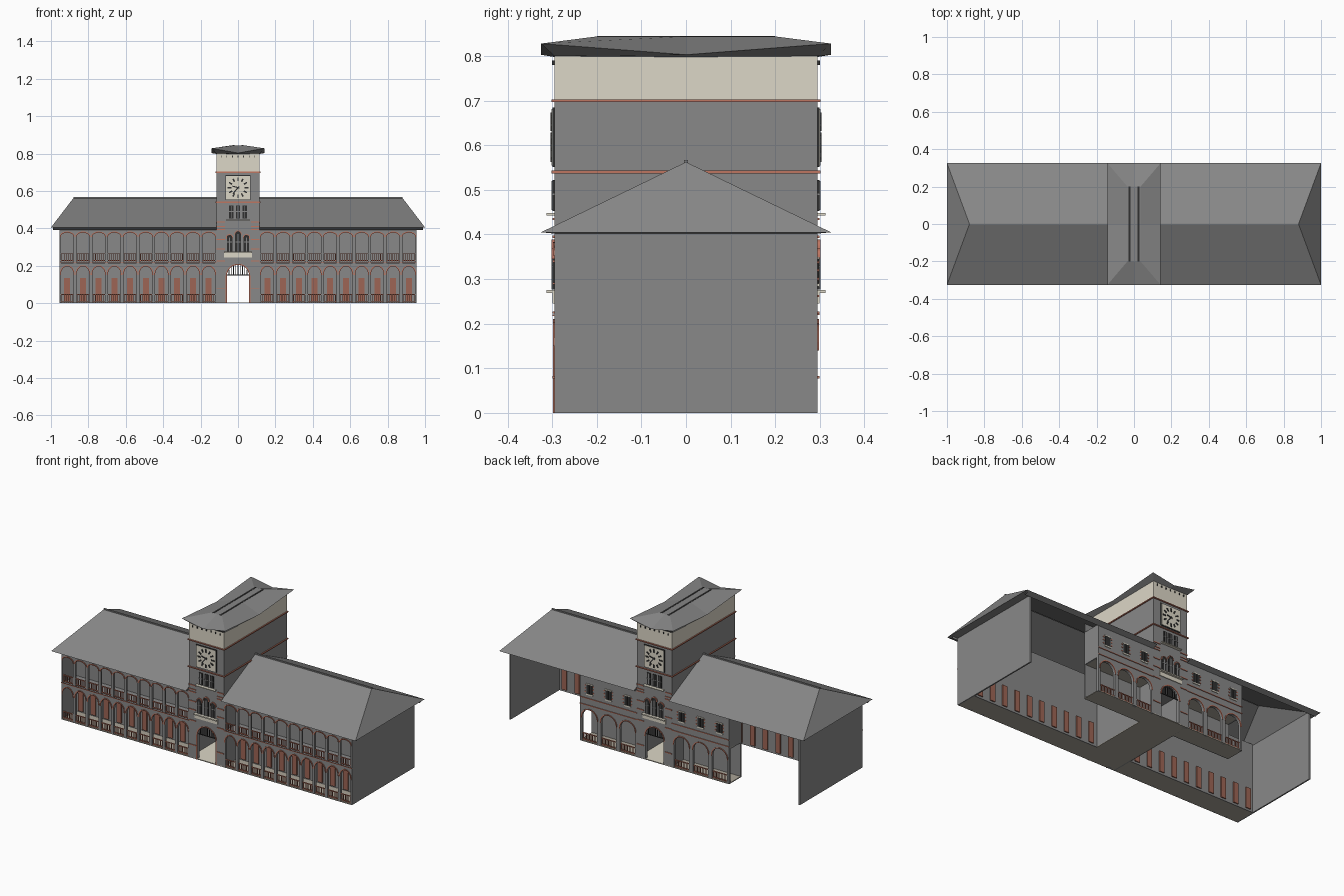
import bpy, bmesh, math

cube = bpy.data.objects.get("Cube")
if cube:
    bpy.data.objects.remove(cube)

COLOURS = {
    "wall grey": (0.25, 0.25, 0.25),
    "roof grey": (0.24, 0.24, 0.24),
    "cream stone": (0.72, 0.68, 0.57),
    "floor taupe": (0.4, 0.37, 0.31),
    "red brick trim": (0.52, 0.18, 0.12),
    "door brown": (0.34, 0.13, 0.09),
    "dark glass": (0.03, 0.03, 0.03),
}
mats = {}
for name, rgb in COLOURS.items():
    m = bpy.data.materials.new(name)
    m.use_nodes = True
    m.diffuse_color = (*rgb, 1)
    m.node_tree.nodes["Principled BSDF"].inputs["Base Color"].default_value = (*rgb, 1)
    mats[name] = m

parts = {}


def mesh_of(part, colour):
    return parts.setdefault(part, (bmesh.new(), colour))[0]


def prism(part, colour, pts, y0, y1):
    """Extrude an x-z outline from y0 to y1."""
    bm = mesh_of(part, colour)
    a = [bm.verts.new((x, y0, z)) for x, z in pts]
    b = [bm.verts.new((x, y1, z)) for x, z in pts]
    bm.faces.new(a)
    bm.faces.new(b[::-1])
    for i in range(len(a)):
        j = (i + 1) % len(a)
        bm.faces.new((a[i], b[i], b[j], a[j]))


def box(part, colour, x0, x1, y0, y1, z0, z1):
    prism(part, colour, [(x0, z0), (x1, z0), (x1, z1), (x0, z1)], y0, y1)


def arch(cx, h, z0, spring, rise, n=12):
    arc = [(cx - h * math.cos(math.pi * i / n), spring + rise * math.sin(math.pi * i / n))
           for i in range(n + 1)]
    return [(cx - h, z0)] + arc + [(cx + h, z0)]


def arch_bay(part, x0, x1, z0, z1, h, spring, rise, y0, y1):
    """Wall panel with an arched opening."""
    hole = arch((x0 + x1) / 2, h, z0, spring, rise)
    prism(part, "wall grey", [(x0, z0)] + hole + [(x1, z0), (x1, z1), (x0, z1)], y0, y1)


def arch_trim(part, cx, h, z0, spring, rise, w, y0, y1):
    outer = arch(cx, h + w, z0, spring, rise + w)
    prism(part, "red brick trim", outer + arch(cx, h, z0, spring, rise)[::-1], y0, y1)


def railing(part, x0, x1, y, z, height=0.042, count=6):
    for dz in (0.006, height):
        box(part, "red brick trim", x0, x1, y - 0.003, y + 0.003, z + dz - 0.002, z + dz + 0.002)
    for i in range(count):
        x = x0 + (x1 - x0) * (i + 0.5) / count
        box(part, "red brick trim", x - 0.0015, x + 0.0015, y - 0.002, y + 0.002, z, z + height)


TX, WX, D = 0.115, 0.955, 0.295   # tower half width, wing end, half depth
INNER = -0.17                     # inner wall of the front gallery

# Front wings: two storeys of arcades, gallery floors, inner wall and doors
BAYS = 10
pitch = (WX - TX) / BAYS
for side in (-1, 1):
    lo, hi = sorted((side * TX, side * WX))
    in_lo, in_hi = sorted((side * TX, side * (WX - 0.008)))
    for i in range(BAYS):
        x0 = lo + i * pitch
        x1, cx = x0 + pitch, x0 + pitch / 2
        arch_bay("front_lower_arcade", x0, x1, 0, 0.215, 0.034, 0.155, 0.042, -D, -D + 0.015)
        arch_trim("front_lower_arch_trim", cx, 0.034, 0.15, 0.155, 0.042, 0.006, -D - 0.003, -D + 0.002)
        arch_bay("front_upper_arcade", x0, x1, 0.215, 0.4, 0.034, 0.357, 0.02, -D, -D + 0.012)
        arch_trim("front_upper_arch_trim", cx, 0.034, 0.353, 0.357, 0.02, 0.006, -D - 0.003, -D + 0.002)
        railing("front_lower_railing", cx - 0.034, cx + 0.034, -D + 0.007, 0.005)
        railing("front_upper_railing", cx - 0.034, cx + 0.034, -D + 0.007, 0.222)
        box("gallery_doors", "door brown", cx - 0.016, cx + 0.016, INNER - 0.006, INNER + 0.012, 0.012, 0.135)
    box("gallery_inner_wall", "wall grey", in_lo, in_hi, INNER, INNER + 0.006, 0, 0.41)
    box("gallery_ground_floor", "floor taupe", in_lo, in_hi, -D, INNER, 0, 0.005)
    box("gallery_upper_floor", "wall grey", in_lo, in_hi, -D + 0.01, INNER, 0.205, 0.215)
    box("front_string_course", "red brick trim", lo, hi, -D - 0.004, -D, 0.217, 0.221)
    box("end_wall", "wall grey", side * WX, side * (WX - 0.008), -D, D, 0, 0.404)

# Rear block beside the tower: open arcade below, windows above
RX, RY = 0.49, 0.18
rear_pitch = (RX - TX) / 3
for side in (-1, 1):
    lo, hi = sorted((side * TX, side * RX))
    for i in range(3):
        x0 = lo + i * rear_pitch
        cx = x0 + rear_pitch / 2
        arch_bay("rear_arcade", x0, x0 + rear_pitch, 0, 0.22, 0.05, 0.145, 0.05, D - 0.015, D)
        arch_trim("rear_arch_trim", cx, 0.05, 0.14, 0.145, 0.05, 0.006, D - 0.002, D + 0.003)
        railing("rear_railing", cx - 0.05, cx + 0.05, D - 0.008, 0.005, count=10)
        box("rear_window_frames", "cream stone", cx - 0.022, cx + 0.022, D, D + 0.004, 0.283, 0.29)
        box("rear_window_frames", "cream stone", cx - 0.022, cx + 0.022, D, D + 0.004, 0.345, 0.35)
        for s in (-1, 1):
            wx = cx + s * 0.0095
            box("rear_window_panes", "dark glass", wx - 0.0085, wx + 0.0085, D, D + 0.003, 0.29, 0.345)
            for z in (0.3, 0.32, 0.338):
                bx = cx + s * 0.026
                box("rear_window_quoins", "red brick trim", bx - 0.004, bx + 0.004, D, D + 0.003, z - 0.003, z + 0.003)
    box("rear_upper_wall", "wall grey", lo, hi, D - 0.012, D, 0.22, 0.4)
    for z in (0.222, 0.262):
        box("rear_string_course", "red brick trim", lo, hi, D, D + 0.004, z - 0.002, z + 0.002)
    box("rear_return_wall", "wall grey", side * RX, side * (RX - 0.01), RY, D - 0.012, 0.205, 0.4)
    box("rear_inner_wall", "wall grey", lo, hi, RY, RY + 0.006, 0, 0.45)
    box("rear_floor", "floor taupe", lo, hi, RY, D, 0, 0.005)
    box("rear_upper_floor", "floor taupe", lo, hi, RY, D - 0.012, 0.205, 0.215)

# Clock tower body with a vaulted passage
box("tower_body", "wall grey", -TX, TX, -D, D, 0.215, 0.7)
box("tower_top_band", "cream stone", -TX, TX, -D, D, 0.7, 0.8)
box("passage_floor", "floor taupe", -TX, TX, -D, D, 0, 0.004)
box("passage_paving", "cream stone", -0.107, 0.107, -D, D, 0.004, 0.005)
for side in (-1, 1):
    box("passage_walls", "wall grey", side * TX, side * (TX - 0.008), -D, D, 0, 0.22)
for z in (0.54, 0.7):
    box("tower_string_courses", "red brick trim", -TX - 0.006, TX + 0.006, -D - 0.006, D + 0.006, z - 0.003, z + 0.003)

# Tower decoration, repeated on the front (-1) and back (+1)
for s in (-1, 1):
    F = s * D

    def plate(part, colour, x0, x1, z0, z1, t=0.004):
        box(part, colour, x0, x1, F, F + s * t, z0, z1)

    arch_bay("gate_wall", -TX, TX, 0, 0.215, 0.06, 0.145, 0.06, F, F - s * 0.02)
    arch_trim("gate_trim", 0, 0.06, 0 if s < 0 else 0.14, 0.145, 0.06, 0.006, F - s * 0.002, F + s * 0.003)
    # fan grille
    box("gate_grille", "dark glass", -0.06, 0.06, F - s * 0.012, F - s * 0.008, 0.148, 0.153)
    for i in range(-4, 5):
        x = i * 0.012
        top = 0.145 + 0.06 * math.sqrt(1 - (x / 0.06) ** 2)
        box("gate_grille", "dark glass", x - 0.0015, x + 0.0015, F - s * 0.012, F - s * 0.008, 0.15, top)
    # brick stripes beside the openings
    for z in (0.08, 0.225, 0.29, 0.34, 0.395, 0.41, 0.435):
        for x in (-1, 1):
            plate("tower_brick_stripes", "red brick trim", x * 0.07, x * TX, z - 0.0025, z + 0.0025)
    # balcony and sill
    plate("tower_balcony", "cream stone", -0.075, 0.075, 0.245, 0.269)
    box("tower_balcony", "cream stone", -0.075, 0.075, F, F + s * 0.018, 0.269, 0.276)
    box("tower_window_sill", "cream stone", -0.065, 0.065, F, F + s * 0.018, 0.443, 0.448)
    # arched triple window and upper triple window
    for x in (-0.045, 0, 0.045):
        top = 0.37 if x == 0 else 0.35
        prism("tower_arched_windows", "dark glass", arch(x, 0.015, 0.277, top, 0.015), F, F + s * 0.004)
        arch_trim("tower_window_trim", x, 0.015, top - 0.005, top, 0.015, 0.004, F, F + s * 0.006)
        plate("tower_window_bars", "wall grey", x - 0.003, x + 0.003, 0.277, top, 0.006)
        plate("tower_window_bars", "wall grey", x - 0.014, x + 0.014, 0.325, 0.33, 0.006)
        plate("tower_upper_windows", "dark glass", x * 0.8 - 0.012, x * 0.8 + 0.012, 0.453, 0.522)
        plate("tower_window_bars", "wall grey", x * 0.8 - 0.002, x * 0.8 + 0.002, 0.455, 0.52, 0.006)
        plate("tower_window_bars", "wall grey", x * 0.8 - 0.012, x * 0.8 + 0.012, 0.488, 0.492, 0.006)
    # small brackets under the eaves
    for i in range(-3, 4):
        plate("eave_brackets", "dark glass", i * 0.03 - 0.002, i * 0.03 + 0.002, 0.78, 0.79, 0.005)
    # clock: dark border, pale face, hour marks and hands
    CZ = 0.618
    plate("clock_border", "dark glass", -0.067, 0.067, CZ - 0.067, CZ + 0.067, 0.004)
    plate("clock_face", "cream stone", -0.063, 0.063, CZ - 0.063, CZ + 0.063, 0.006)

    def bar(angle, r0, r1, w):
        ux, uz = math.sin(angle) * -s, math.cos(angle)
        pts = [(ux * r + uz * k, CZ + uz * r - ux * k) for r, k in ((r0, -w), (r1, -w), (r1, w), (r0, w))]
        prism("clock_marks_and_hands", "dark glass", pts, F + s * 0.006, F + s * 0.009)

    for i in range(12):
        bar(i * math.tau / 12, 0.036, 0.055, 0.004)
    bar(math.radians(220), -0.008, 0.042, 0.003)
    bar(math.radians(285), -0.008, 0.03, 0.003)


def faces_from(part, colour, rings):
    """Skin successive closed rings of equal length."""
    bm = mesh_of(part, colour)
    vs = [[bm.verts.new(p) for p in ring] for ring in rings]
    for a, b in zip(vs, vs[1:]):
        for i in range(len(a)):
            j = (i + 1) % len(a)
            bm.faces.new((a[i], a[j], b[j], b[i]))
    return bm, vs


# Hipped main roof, one half on each side of the tower
for side in (-1, 1):
    def half(x, y, z):
        return [(side * TX, -y, z), (side * x, -y, z), (side * x, y, z), (side * TX, y, z)]

    faces_from("main_roof", "roof grey", [
        half(0.85, 0.001, 0.535), half(WX, D, 0.402), half(1, 0.325, 0.405), half(0.88, 0.001, 0.562)])
    # sloping soffit under the long eaves
    for s in (-1, 1):
        faces_from("eave_soffit", "roof grey", [
            [(side * x, s * 0.325, 0.404), (side * x, s * D, 0.403), (side * x, s * D, 0.391)] for x in (TX, 0.99)])
box("roof_ridge", "roof grey", -0.88, 0.88, -0.004, 0.004, 0.556, 0.567)


# Tower roof with upturned corners and a slotted flat crown
def ring8(x, y, corner, middle):
    return [(i * x, j * y, corner if i and j else middle)
            for i, j in ((-1, -1), (0, -1), (1, -1), (1, 0), (1, 1), (0, 1), (-1, 1), (-1, 0))]


bm, vs = faces_from("tower_roof", "roof grey", [
    ring8(TX, D, 0.8, 0.798), ring8(0.142, 0.325, 0.828, 0.803), ring8(0.035, 0.2, 0.844, 0.844)])
bm.faces.new(vs[-1])
bm.faces.new(vs[0][::-1])
for s in (-1, 1):
    box("crown_slots", "dark glass", s * 0.024 - 0.005, s * 0.024 + 0.005, -0.2, 0.2, 0.84, 0.8455)

# Turn every part into an object
for name, (bm, colour) in parts.items():
    bmesh.ops.recalc_face_normals(bm, faces=bm.faces)
    me = bpy.data.meshes.new(name)
    bm.to_mesh(me)
    bm.free()
    me.materials.append(mats[colour])
    bpy.context.collection.objects.link(bpy.data.objects.new(name, me))
